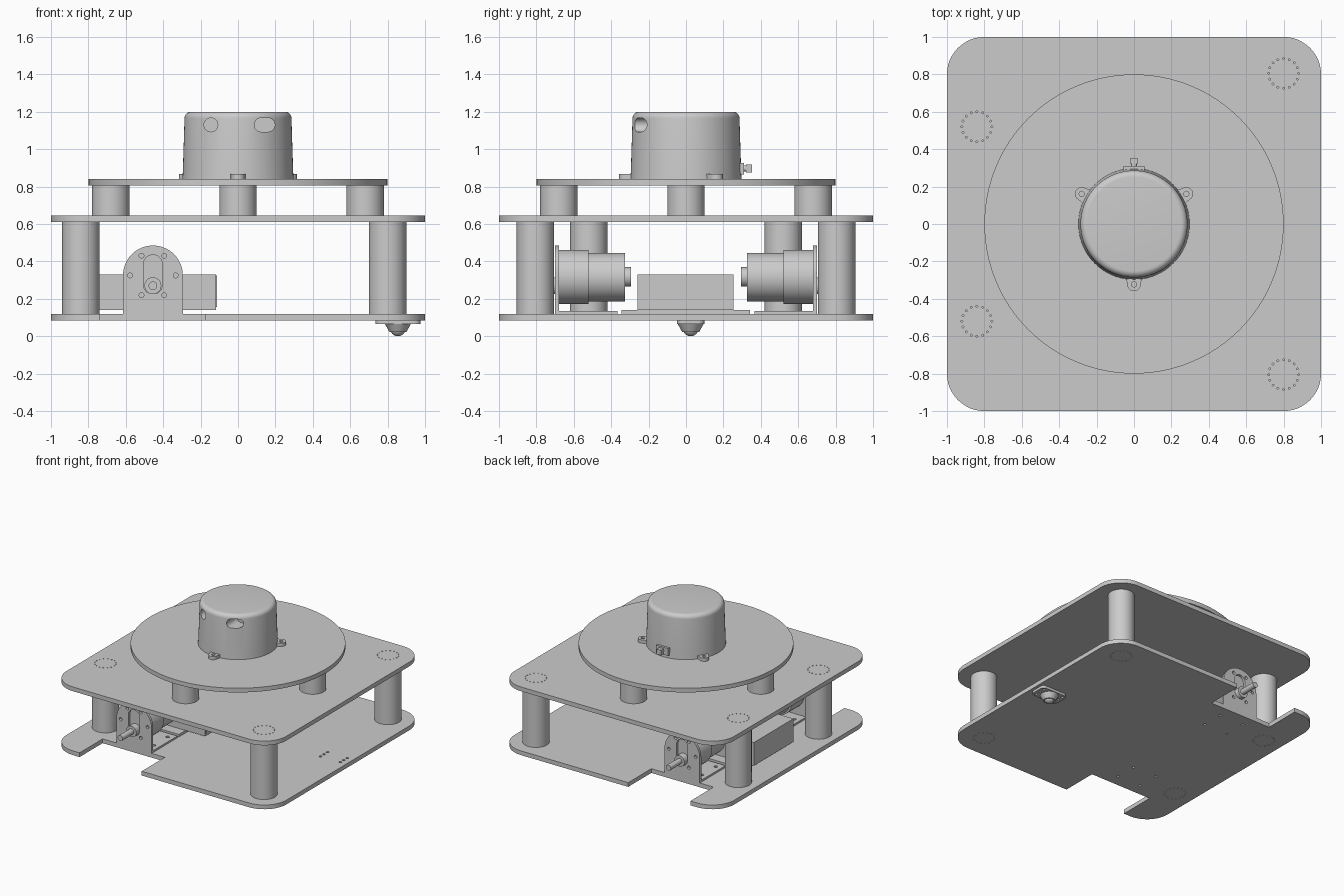
import bpy, bmesh
from math import pi, sin, cos, radians
from mathutils import Matrix, Vector

if "Cube" in bpy.data.objects:
    bpy.data.objects.remove(bpy.data.objects["Cube"])

GREY = (0.6, 0.6, 0.6, 1)
mat = bpy.data.materials.new("plain grey")
mat.use_nodes = True
mat.diffuse_color = GREY
mat.node_tree.nodes["Principled BSDF"].inputs["Base Color"].default_value = GREY
parts = []


def finish(name, bm):
    bmesh.ops.remove_doubles(bm, verts=bm.verts, dist=1e-5)
    bmesh.ops.recalc_face_normals(bm, faces=bm.faces)
    me = bpy.data.meshes.new(name)
    bm.to_mesh(me)
    bm.free()
    me.materials.append(mat)
    ob = bpy.data.objects.new(name, me)
    bpy.context.collection.objects.link(ob)
    parts.append(ob)
    return ob


def box(name, lo, hi):
    lo, hi = Vector(lo), Vector(hi)
    bm = bmesh.new()
    size = Matrix.Diagonal((*(hi - lo), 1))
    bmesh.ops.create_cube(bm, size=1, matrix=Matrix.Translation((lo + hi) / 2) @ size)
    return finish(name, bm)


def rods(name, points, r, z0, z1, n=48, r_top=None):
    """Upright cylinders or cones at the given x, y points."""
    bm = bmesh.new()
    for x, y in points:
        bmesh.ops.create_cone(bm, cap_ends=True, segments=n, radius1=r,
                              radius2=r if r_top is None else r_top, depth=z1 - z0,
                              matrix=Matrix.Translation((x, y, (z0 + z1) / 2)))
    return finish(name, bm)


def rod_y(name, points, r, y0, y1, n=40):
    """Cylinders along y at the given x, z points."""
    bm = bmesh.new()
    for x, z in points:
        at = Matrix.Translation((x, (y0 + y1) / 2, z)) @ Matrix.Rotation(pi / 2, 4, "X")
        bmesh.ops.create_cone(bm, cap_ends=True, segments=n, radius1=r, radius2=r,
                              depth=abs(y1 - y0), matrix=at)
    return finish(name, bm)


def arc(cx, cy, r, a0, a1, n=12):
    angles = [radians(a0 + (a1 - a0) * i / n) for i in range(n + 1)]
    return [(cx + r * cos(a), cy + r * sin(a)) for a in angles]


def rounded(w, h, r):
    """Outline of a rounded rectangle from its half sizes."""
    out = []
    for k, (sx, sy) in enumerate([(1, 1), (-1, 1), (-1, -1), (1, -1)]):
        out += arc(sx * (w - r), sy * (h - r), r, 90 * k, 90 * k + 90)
    return out


def prism(name, outline, height, loc, upright=False):
    """Extrude an outline up in z, or towards -y when upright."""
    bm = bmesh.new()
    verts = [bm.verts.new((x, y, 0)) for x, y in outline]
    bmesh.ops.remove_doubles(bm, verts=verts, dist=1e-5)
    face = bm.faces.new(bm.verts[:])
    new = bmesh.ops.extrude_face_region(bm, geom=[face])["geom"]
    bmesh.ops.translate(bm, vec=(0, 0, height),
                        verts=[v for v in new if isinstance(v, bmesh.types.BMVert)])
    turn = Matrix.Rotation(pi / 2 if upright else 0, 4, "X")
    bm.transform(Matrix.Translation(loc) @ turn)
    return finish(name, bm)


def cut(ob, *cutters):
    """Subtract the cutters, bake the result and remove them."""
    for c in cutters:
        mod = ob.modifiers.new("cut", "BOOLEAN")
        mod.operation, mod.solver, mod.object = "DIFFERENCE", "EXACT", c
    deps = bpy.context.evaluated_depsgraph_get()
    baked = bpy.data.meshes.new_from_object(ob.evaluated_get(deps))
    ob.modifiers.clear()
    ob.data = baked
    for c in cutters:
        parts.remove(c)
        bpy.data.objects.remove(c)


MX = -0.455                       # motor centre line
COLUMNS = [(0.8, 0.805), (0.8, -0.805), (-0.84, 0.52), (-0.84, -0.52)]
CASTER = (0.855, 0.025)
dots = [p for x, y in COLUMNS for p in arc(x, y, 0.08, 0, 337.5, 15)]
caster_holes = [(CASTER[0] + dx, CASTER[1] + dy)
                for dx in (-0.09, 0.09) for dy in (-0.045, 0, 0.045)]
foot_holes = [(MX + dx, s * y) for s in (-1, 1) for dx in (-0.11, 0.11) for y in (0.42, 0.6)]

# Decks
base = prism("base_plate", rounded(1, 1, 0.2), 0.035, (0, 0, 0.085))
cut(base,
    box("notch_front", (-0.74, -1.2, 0), (-0.175, -0.7, 0.3)),
    box("notch_back", (-0.74, 0.7, 0), (-0.175, 1.2, 0.3)),
    rods("bolt_cutter", dots, 0.005, 0, 0.3, 8),
    rods("hole_cutter", caster_holes + foot_holes, 0.011, 0, 0.3, 12))
upper = prism("upper_plate", rounded(1, 1, 0.2), 0.035, (0, 0, 0.61))
cut(upper, rods("bolt_cutter", dots, 0.005, 0.5, 0.8, 8))
rods("round_deck", [(0, 0)], 0.8, 0.805, 0.84, 128)

# Columns and short posts
for i, p in enumerate(COLUMNS):
    rods(f"column_{i + 1}", [p], 0.1, 0.12, 0.61)
for i, p in enumerate([(0.68, 0), (-0.68, 0), (0, 0.68), (0, -0.68)]):
    rods(f"post_{i + 1}", [p], 0.1, 0.645, 0.805)

# Motors and their brackets, front and back
for side, s in (("front", -1), ("back", 1)):
    def span(a, b):
        return min(s * a, s * b), max(s * a, s * b)
    y0, y1 = span(0.68, 0.7)
    arch = arc(MX, 0.325, 0.16, 0, 180, 32) + [(MX - 0.16, 0.12), (MX + 0.16, 0.12)]
    bracket = prism(f"{side}_bracket", arch, 0.02, (0, y1, 0), True)
    ring = arc(MX, 0.325, 0.122, 0, 300, 5)
    cut(bracket,
        prism("slot_cutter", rounded(0.05, 0.105, 0.05), 0.2, (MX, y1 + 0.1, 0.33), True),
        rod_y("hole_cutter", ring, 0.013, y0 - 0.1, y1 + 0.1, 16))
    f0, f1 = span(0.365, 0.7)
    foot = box(f"{side}_bracket_foot", (MX - 0.16, f0, 0.12), (MX + 0.16, f1, 0.135))
    cut(foot, rods("hole_cutter", [p for p in foot_holes if p[1] * s > 0], 0.015, 0, 0.3, 12))
    rod_y(f"{side}_gearbox", [(MX, 0.317)], 0.145, *span(0.52, 0.68), 56)
    rod_y(f"{side}_motor", [(MX, 0.315)], 0.13, *span(0.325, 0.52), 56)
    rod_y(f"{side}_motor_cap", [(MX, 0.317)], 0.052, *span(0.295, 0.325))
    rod_y(f"{side}_shaft_boss", [(MX, 0.27)], 0.045, *span(0.66, 0.735))
    rod_y(f"{side}_shaft", [(MX, 0.27)], 0.023, *span(0.73, 0.88), 24)

# Battery and its tray
box("battery_tray", (MX - 0.16, -0.345, 0.12), (MX + 0.16, 0.342, 0.14))
box("battery", (-0.795, -0.26, 0.14), (-0.118, 0.255, 0.33))
box("battery_socket", (-0.118, -0.245, 0.155), (-0.113, -0.205, 0.325))

# Ball caster under the base
flange = prism("caster_flange", rounded(0.12, 0.073, 0.035), 0.02, (*CASTER, 0.065))
cut(flange, rods("hole_cutter", caster_holes, 0.011, 0, 0.3, 12))
rods("caster_housing", [CASTER], 0.045, 0.022, 0.067, 32, 0.07)
bm = bmesh.new()
bmesh.ops.create_uvsphere(bm, u_segments=32, v_segments=16, radius=0.042,
                          matrix=Matrix.Translation((*CASTER, 0.042)))
finish("caster_ball", bm)

# Scanner housing: a turned profile with a rounded top edge
profile = [(0, 0.84), (0.297, 0.84), (0.295, 0.88), (0.286, 1.165)]
profile += arc(0.251, 1.165, 0.035, 15, 90, 6) + [(0, 1.2)]
bm = bmesh.new()
verts = [bm.verts.new((r, 0, z)) for r, z in profile]
edges = [bm.edges.new(pair) for pair in zip(verts, verts[1:])]
bmesh.ops.spin(bm, geom=verts + edges, axis=(0, 0, 1), cent=(0, 0, 0),
               angle=2 * pi, steps=96, use_duplicate=False)
scanner = finish("scanner_housing", bm)
cut(scanner,
    rod_y("round_window", [(-0.145, 1.13)], 0.037, -0.4, -0.14, 32),
    prism("long_window", rounded(0.055, 0.037, 0.037), 0.26, (0.142, -0.14, 1.13), True))

# Mounting ears around the scanner
for i, a in enumerate((30, 150, 270)):
    d = radians(a)
    outline = arc(0.323, 0, 0.036, -90, 90) + [(0.27, 0.045), (0.27, -0.045)]
    turned = [(x * cos(d) - y * sin(d), x * sin(d) + y * cos(d)) for x, y in outline]
    ear = prism(f"scanner_ear_{i + 1}", turned, 0.027, (0, 0, 0.84))
    cut(ear, rods("hole_cutter", [(0.323 * cos(d), 0.323 * sin(d))], 0.014, 0.8, 0.9, 16))

# Cable connector at the back of the scanner
box("connector_base", (-0.055, 0.27, 0.865), (0.055, 0.31, 0.925))
rod_y("connector_neck", [(0, 0.897)], 0.017, 0.31, 0.325, 20)
box("connector_plug", (-0.02, 0.32, 0.875), (0.02, 0.352, 0.918))

# Smooth the round sides and keep the edges sharp
bpy.ops.object.select_all(action="DESELECT")
for ob in parts:
    ob.select_set(True)
bpy.context.view_layer.objects.active = parts[0]
bpy.ops.object.shade_smooth_by_angle(angle=radians(30))
